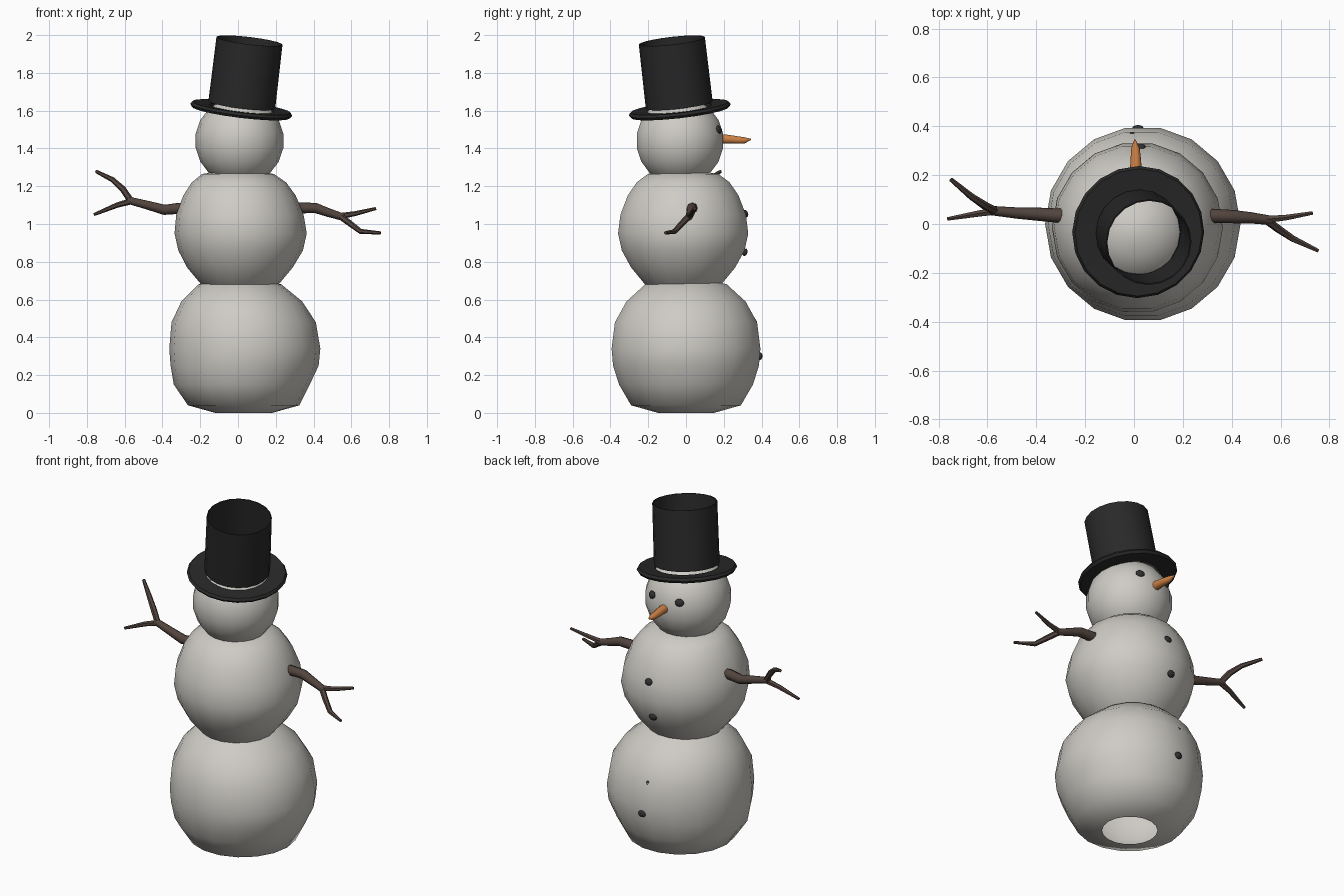
import bpy, math
from mathutils import Vector

if "Cube" in bpy.data.objects:
    bpy.data.objects.remove(bpy.data.objects["Cube"])


def material(name, rgb):
    m = bpy.data.materials.new(name)
    m.diffuse_color = (*rgb, 1)
    m.use_nodes = True
    m.node_tree.nodes["Principled BSDF"].inputs["Base Color"].default_value = m.diffuse_color
    return m


SNOW = material("snow", (0.62, 0.60, 0.56))
BLACK = material("hat_black", (0.022, 0.022, 0.022))
COAL = material("coal", (0.03, 0.03, 0.03))
WOOD = material("bark_brown", (0.085, 0.058, 0.048))
ORANGE = material("carrot_orange", (0.62, 0.22, 0.06))


def finish(ob, mat, angle):
    ob.data.materials.append(mat)
    bpy.ops.object.select_all(action='DESELECT')
    ob.select_set(True)
    bpy.context.view_layer.objects.active = ob
    bpy.ops.object.shade_smooth_by_angle(angle=math.radians(angle))
    return ob


def loft(name, rings, mat, sides=16, axis=None, caps=(True, True), closed=False, angle=50):
    """Skin circles (x, y, z, radius); they follow the path unless an axis is given."""
    verts, faces, n = [], [], len(rings)
    pts = [Vector(r[:3]) for r in rings]
    for i, r in enumerate(rings):
        t = Vector(axis) if axis else pts[min(i + 1, n - 1)] - pts[max(i - 1, 0)]
        t.normalize()
        ref = Vector((0, 1, 0)) if abs(t.y) < 0.9 else Vector((0, 0, 1))
        u = ref.cross(t).normalized()
        v = t.cross(u)
        for k in range(sides):
            a = 2 * math.pi * k / sides
            verts.append(pts[i] + r[3] * (math.cos(a) * u + math.sin(a) * v))
    for i in range(n if closed else n - 1):
        j = (i + 1) % n
        for k in range(sides):
            l = (k + 1) % sides
            faces.append((i * sides + k, i * sides + l, j * sides + l, j * sides + k))
    if caps[0]:
        faces.append(tuple(reversed(range(sides))))
    if caps[1]:
        faces.append(tuple(range((n - 1) * sides, n * sides)))
    me = bpy.data.meshes.new(name)
    me.from_pydata(verts, [], faces)
    ob = bpy.data.objects.new(name, me)
    bpy.context.collection.objects.link(ob)
    return finish(ob, mat, angle)


# Snow balls: slightly uneven, the lowest one open underneath
UP = (0, 0, 1)
loft("lower_ball", [
    (.03, 0, 0, .15), (.03, 0, .04, .295), (.02, 0, .15, .36), (.035, 0, .25, .392),
    (.036, 0, .34, .40), (.03, 0, .48, .382), (.02, 0, .59, .32), (.01, 0, .68, .22),
    (.01, 0, .72, .09)], SNOW, 18, UP, caps=(False, True))
loft("middle_ball", [
    (.01, -.015, .63, .12), (.01, -.015, .68, .205), (.01, -.015, .77, .28),
    (.014, -.015, .86, .33), (.014, -.015, .95, .35), (.01, -.015, 1.05, .337),
    (.008, -.015, 1.15, .298), (.005, -.015, 1.22, .25), (0, -.015, 1.265, .19),
    (0, -.015, 1.28, .08)], SNOW, 18, UP)
HEAD = Vector((.008, -.032, 1.44))
head = [(HEAD.x, HEAD.y, HEAD.z - .235 * math.cos(a), .235 * math.sin(a))
        for a in (math.pi * (i + .35) / 9.7 for i in range(10))]
loft("head", head, SNOW, 18, UP)

# Top hat: tilted brim ring and an open tube hovering just above it
AX = Vector((.12, -.115, 1)).normalized()
BRIM = Vector((.017, -.033, 1.605))


def on_hat(h, r):
    return (*(BRIM + AX * h), r)


loft("hat_brim", [on_hat(h, r) for h, r in
                  ((-.012, .172), (-.014, .262), (0, .272), (.014, .262), (.008, .172))],
     BLACK, 20, AX, caps=(False, False), closed=True, angle=35)
loft("hat_tube", [on_hat(.026, .178), on_hat(.37, .176), on_hat(.37, .171), on_hat(.026, .172)],
     BLACK, 20, AX, caps=(False, False), closed=True, angle=35)

# Carrot nose
loft("nose", [(.008, .15, 1.447, .026), (.008, .21, 1.45, .025), (.007, .27, 1.445, .021),
              (.006, .31, 1.443, .017), (.004, .345, 1.449, .003)], ORANGE, 10)


# Coal eyes and buttons: flattened pebbles facing out from their ball
def pebble(name, pos, centre, size):
    bpy.ops.mesh.primitive_uv_sphere_add(segments=10, ring_count=6, radius=1, location=pos)
    ob = bpy.context.object
    ob.name = name
    ob.scale = (size, size * .85, .013)
    ob.rotation_euler = (Vector(pos) - Vector(centre)).to_track_quat('Z', 'Y').to_euler()
    finish(ob, COAL, 60)


for side, s in (("left", -1), ("right", 1)):
    pebble(side + "_eye", (.012 + s * .09, .174, 1.5), HEAD, .026)
for i, (x, y, z) in enumerate(((.025, .316, 1.055), (0, .312, .85), (-.01, .363, .48), (.016, .392, .3))):
    pebble(f"button_{i + 1}", (x, y, z), (.02, 0, .96 if z > .7 else .34), .024)

# Stick arms: a limb and two twigs on each side
loft("left_arm", [(-.26, .035, 1.085, .03), (-.32, .035, 1.082, .029), (-.39, .04, 1.075, .027),
                  (-.48, .045, 1.1, .023), (-.585, .055, 1.127, .019)], WOOD, 8)
loft("left_twig_upper", [(-.565, .052, 1.12, .017), (-.61, .075, 1.185, .017),
                         (-.665, .112, 1.235, .014), (-.75, .183, 1.278, .009)], WOOD, 6)
loft("left_twig_lower", [(-.56, .054, 1.122, .017), (-.64, .042, 1.1, .014),
                         (-.762, .021, 1.05, .008)], WOOD, 6)
loft("right_arm", [(.27, .033, 1.08, .03), (.33, .033, 1.085, .029), (.41, .03, 1.085, .027),
                   (.48, .025, 1.06, .023), (.56, .015, 1.035, .019)], WOOD, 8)
loft("right_twig_upper", [(.53, .018, 1.04, .017), (.62, .026, 1.055, .013),
                          (.73, .045, 1.082, .008)], WOOD, 6)
loft("right_twig_lower", [(.54, .018, 1.042, .017), (.59, -.02, 1.005, .016),
                          (.65, -.06, .96, .014), (.755, -.11, .953, .008)], WOOD, 6)
